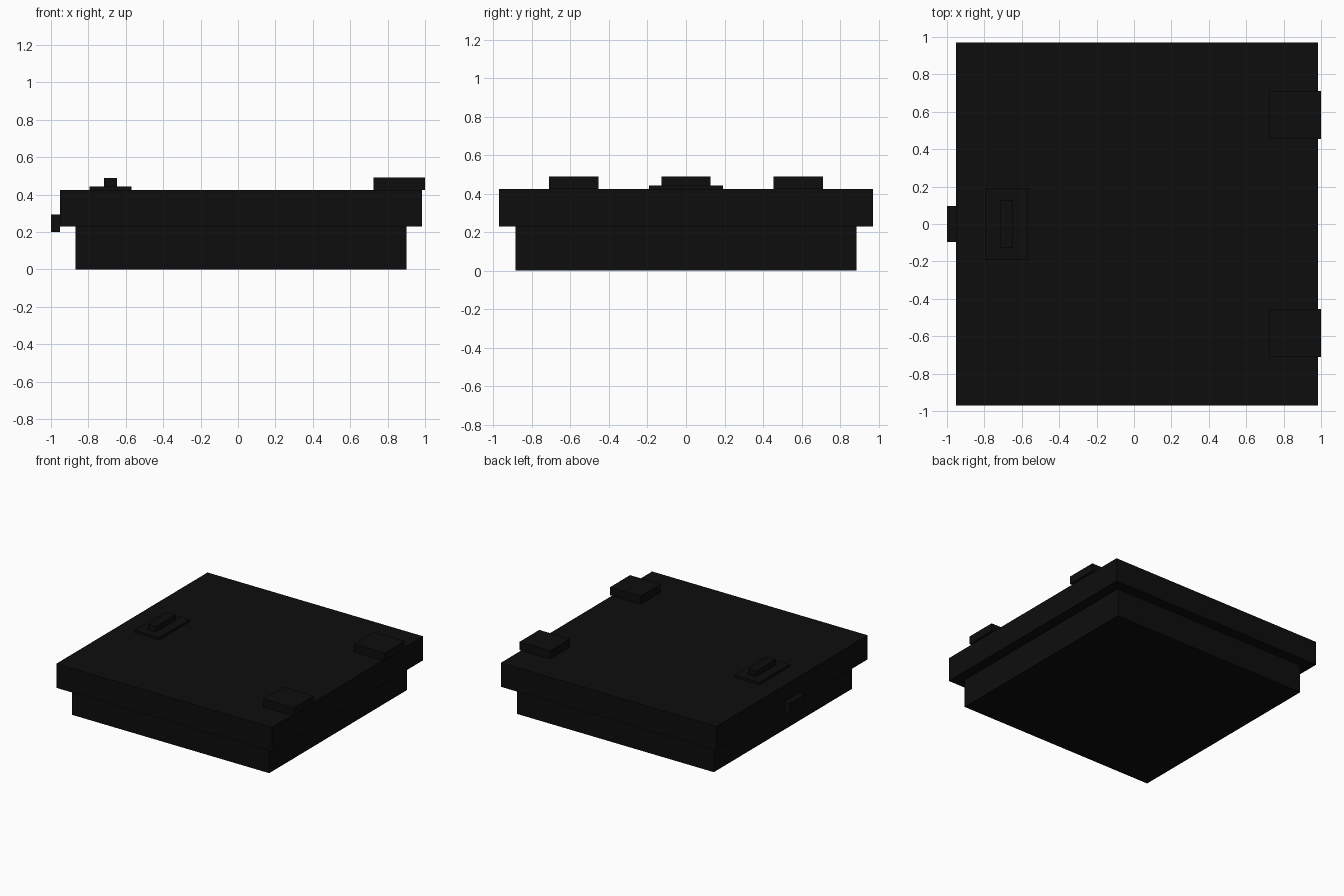
import bpy
import bmesh
from mathutils import Vector

cube = bpy.data.objects.get("Cube")
if cube:
    bpy.data.objects.remove(cube, do_unlink=True)

black = bpy.data.materials.new("matte black")
black.use_nodes = True
colour = (0.004, 0.004, 0.004, 1)
black.diffuse_color = colour
black.node_tree.nodes["Principled BSDF"].inputs["Base Color"].default_value = colour


def box(name, low, high):
    """Flat-faced block between two opposite corners."""
    low, high = Vector(low), Vector(high)
    bm = bmesh.new()
    bmesh.ops.create_cube(bm, size=1)
    bmesh.ops.scale(bm, vec=high - low, verts=bm.verts)
    mesh = bpy.data.meshes.new(name)
    bm.to_mesh(mesh)
    bm.free()
    mesh.materials.append(black)
    obj = bpy.data.objects.new(name, mesh)
    obj.location = (low + high) / 2
    bpy.context.collection.objects.link(obj)
    return obj


# Box body and overhanging lid
box("body", (-0.87, -0.885, 0), (0.9, 0.885, 0.23))
box("lid", (-0.953, -0.97, 0.23), (0.983, 0.97, 0.425))

# Pair of hinge blocks along one edge
for side, y in (("front", -0.582), ("back", 0.582)):
    box(side + "_hinge", (0.725, y - 0.128, 0.425), (1, y + 0.128, 0.49))

# Handle: base plate with a raised grip
box("handle_plate", (-0.795, -0.193, 0.425), (-0.57, 0.193, 0.443))
box("handle_grip", (-0.717, -0.128, 0.443), (-0.647, 0.128, 0.488))

# Latch tab overhanging the lid's lower edge
box("latch", (-1, -0.097, 0.2), (-0.953, 0.097, 0.293))
